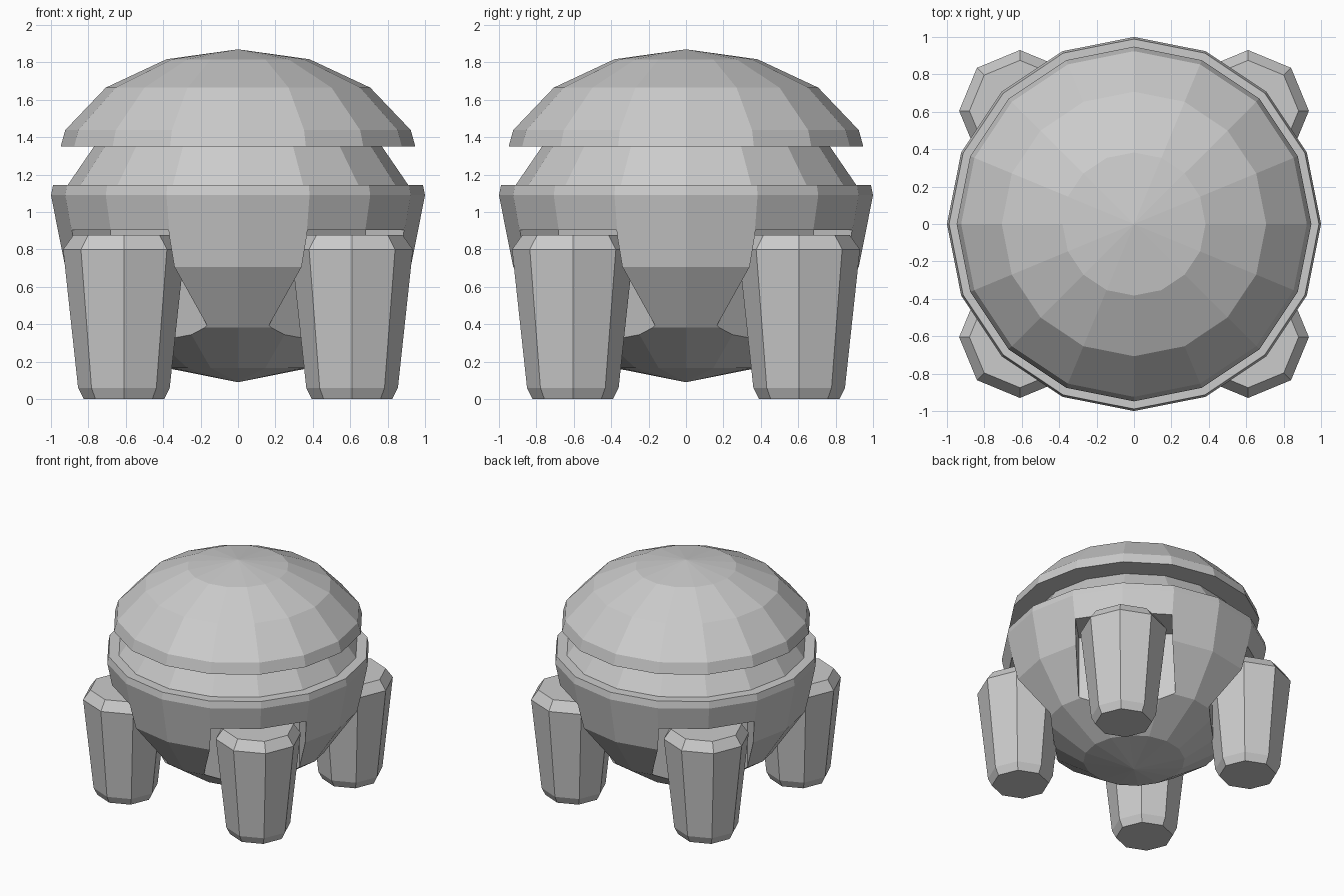
import bpy, bmesh
from math import sin, cos, pi, radians
from mathutils import Matrix

if "Cube" in bpy.data.objects:
    bpy.data.objects.remove(bpy.data.objects["Cube"])


def lathe(name, profile, sides, centre=(0, 0)):
    """Revolve (radius, z) points, bottom to top; radius 0 makes a pole."""
    bm = bmesh.new()
    rings = []
    for r, z in profile:
        n = sides if r > 0 else 1
        rings.append([bm.verts.new((centre[0] + r * cos(2 * pi * i / sides),
                                    centre[1] + r * sin(2 * pi * i / sides), z))
                      for i in range(n)])
    for a, b in zip(rings, rings[1:]):
        for i in range(sides):
            j = (i + 1) % sides
            if len(a) == 1:
                bm.faces.new((a[0], b[j], b[i]))
            elif len(b) == 1:
                bm.faces.new((a[i], a[j], b[0]))
            else:
                bm.faces.new((a[i], a[j], b[j], b[i]))
    if len(rings[0]) > 1:
        bm.faces.new(rings[0][::-1])
    if len(rings[-1]) > 1:
        bm.faces.new(rings[-1])
    bmesh.ops.recalc_face_normals(bm, faces=bm.faces)
    return make(name, bm)


def make(name, bm):
    mesh = bpy.data.meshes.new(name)
    bm.to_mesh(mesh)
    bm.free()
    ob = bpy.data.objects.new(name, mesh)
    bpy.context.collection.objects.link(ob)
    return ob


SIDES = 16
arc = [radians(22.5 * k) for k in range(5)]

# Bowl: lower half of a unit sphere, short rim, sloped neck running up to the lid
bowl_profile = [(sin(a), 1.09 - cos(a)) for a in arc]
bowl_profile += [(0.989, 1.145), (0.91, 1.145), (0.763, 1.36)]
bowl = lathe("bowl", bowl_profile, SIDES)

# Lid: flattened dome with a flat underside
lid_profile = [(0.948, 1.35)]
lid_profile += [(sin(a), 1.17 + 0.7 * cos(a)) for a in arc[3::-1]]
lathe("lid", lid_profile, SIDES)

# Pockets cut into the bowl behind each leg
bm = bmesh.new()
for k in range(4):
    m = (Matrix.Rotation(radians(45 + 90 * k), 4, 'Z')
         @ Matrix.Translation((1.0, 0, 0.4025))
         @ Matrix.Diagonal((0.8, 0.73, 1.005, 1)))
    bmesh.ops.create_cube(bm, size=1, matrix=m)
cutter = make("pocket_cutter", bm)
cutter.hide_render = True
cutter.hide_viewport = True
mod = bowl.modifiers.new("pockets", 'BOOLEAN')
mod.operation = 'DIFFERENCE'
mod.solver = 'EXACT'
mod.object = cutter

# Tapered eight-sided legs with bevelled ends
leg_profile = [(0.215, 0), (0.245, 0.06), (0.325, 0.80), (0.27, 0.877)]
for fy, end in ((-1, "front"), (1, "back")):
    for fx, side in ((-1, "left"), (1, "right")):
        lathe(f"{end}_{side}_leg", leg_profile, 8, (0.61 * fx, 0.605 * fy))
